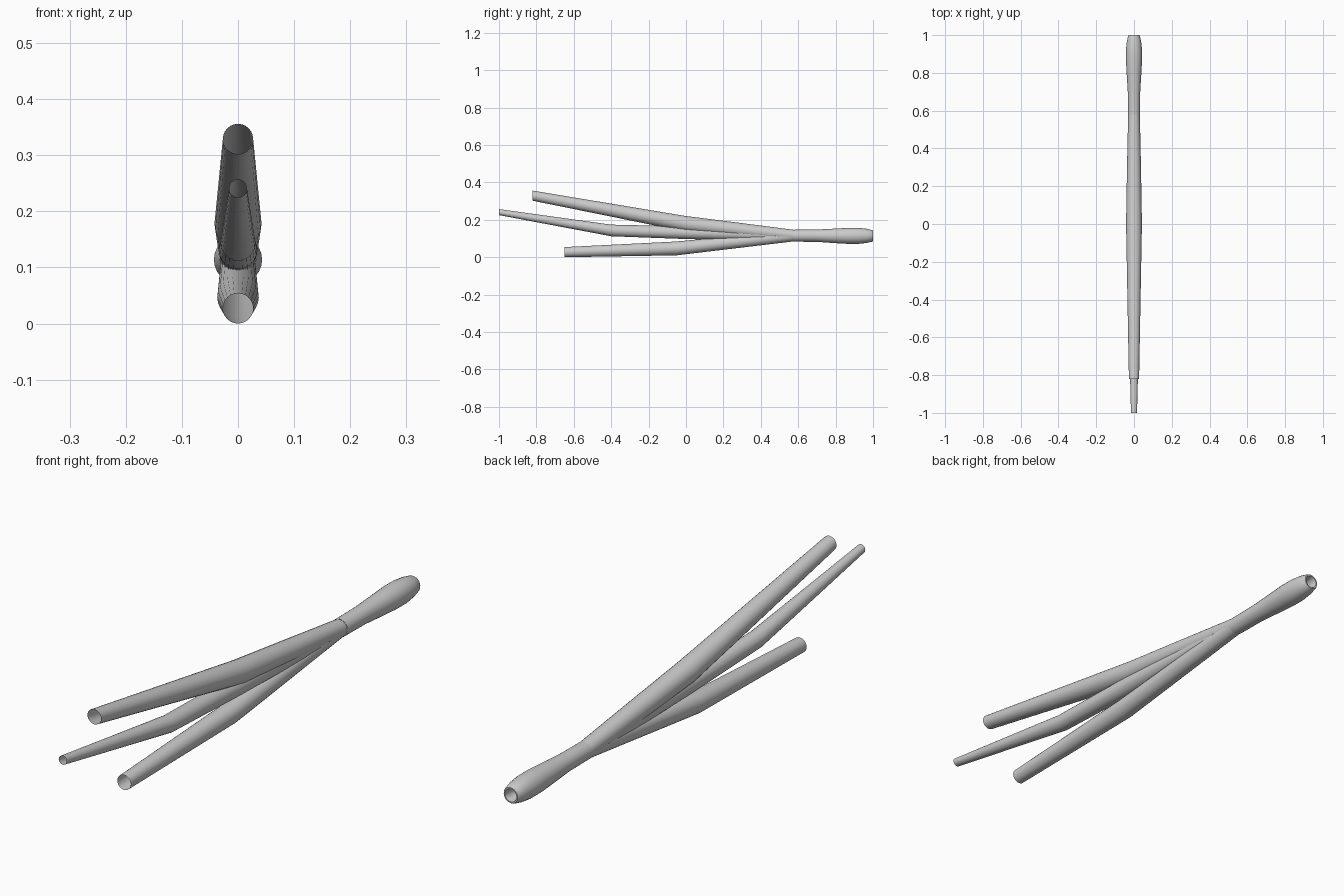
import bpy, bmesh, math
from mathutils import Vector

if "Cube" in bpy.data.objects:
    bpy.data.objects.remove(bpy.data.objects["Cube"])

SIDES = 24


def tube(name, stations):
    """Open tube through (y, centre z, radius) stations, lying in the x = 0 plane."""
    bm = bmesh.new()
    rings = []
    for y, z, r in stations:
        ring = []
        for i in range(SIDES):
            a = 2 * math.pi * i / SIDES
            ring.append(bm.verts.new(Vector((r * math.cos(a), y, z + r * math.sin(a)))))
        rings.append(ring)
    for a, b in zip(rings, rings[1:]):
        for i in range(SIDES):
            j = (i + 1) % SIDES
            bm.faces.new((a[j], a[i], b[i], b[j]))
    bm.normal_update()
    # make the skin face outwards
    f = bm.faces[:][0]
    c = f.calc_center_median()
    mid = Vector((0, c.y, (stations[0][1] + stations[1][1]) / 2))
    if f.normal.dot(c - mid) < 0:
        bmesh.ops.reverse_faces(bm, faces=bm.faces[:])
    mesh = bpy.data.meshes.new(name)
    bm.to_mesh(mesh)
    bm.free()
    obj = bpy.data.objects.new(name, mesh)
    bpy.context.collection.objects.link(obj)
    bpy.ops.object.select_all(action='DESELECT')
    obj.select_set(True)
    bpy.context.view_layer.objects.active = obj
    bpy.ops.object.shade_smooth_by_angle(angle=math.radians(40))
    return obj


# three open prongs fanning out from the handle
tube("upper_prong", [(-0.82, 0.329, 0.027), (0.0, 0.178, 0.042),
                     (0.3, 0.145, 0.037), (0.58, 0.115, 0.031)])
tube("middle_prong", [(-1.0, 0.241, 0.016), (-0.4, 0.143, 0.031),
                      (0.0, 0.131, 0.034), (0.58, 0.115, 0.030)])
tube("lower_prong", [(-0.65, 0.027, 0.027), (-0.05, 0.047, 0.037),
                     (0.58, 0.115, 0.030)])

# swollen handle with a recessed hole in its back end
tube("handle", [(0.58, 0.115, 0.032), (0.70, 0.115, 0.033), (0.80, 0.114, 0.039),
                (0.87, 0.114, 0.043), (0.92, 0.114, 0.043), (0.965, 0.114, 0.038),
                (0.995, 0.114, 0.031), (1.0, 0.114, 0.028), (1.0, 0.114, 0.023),
                (0.985, 0.114, 0.020), (0.93, 0.114, 0.018)])
